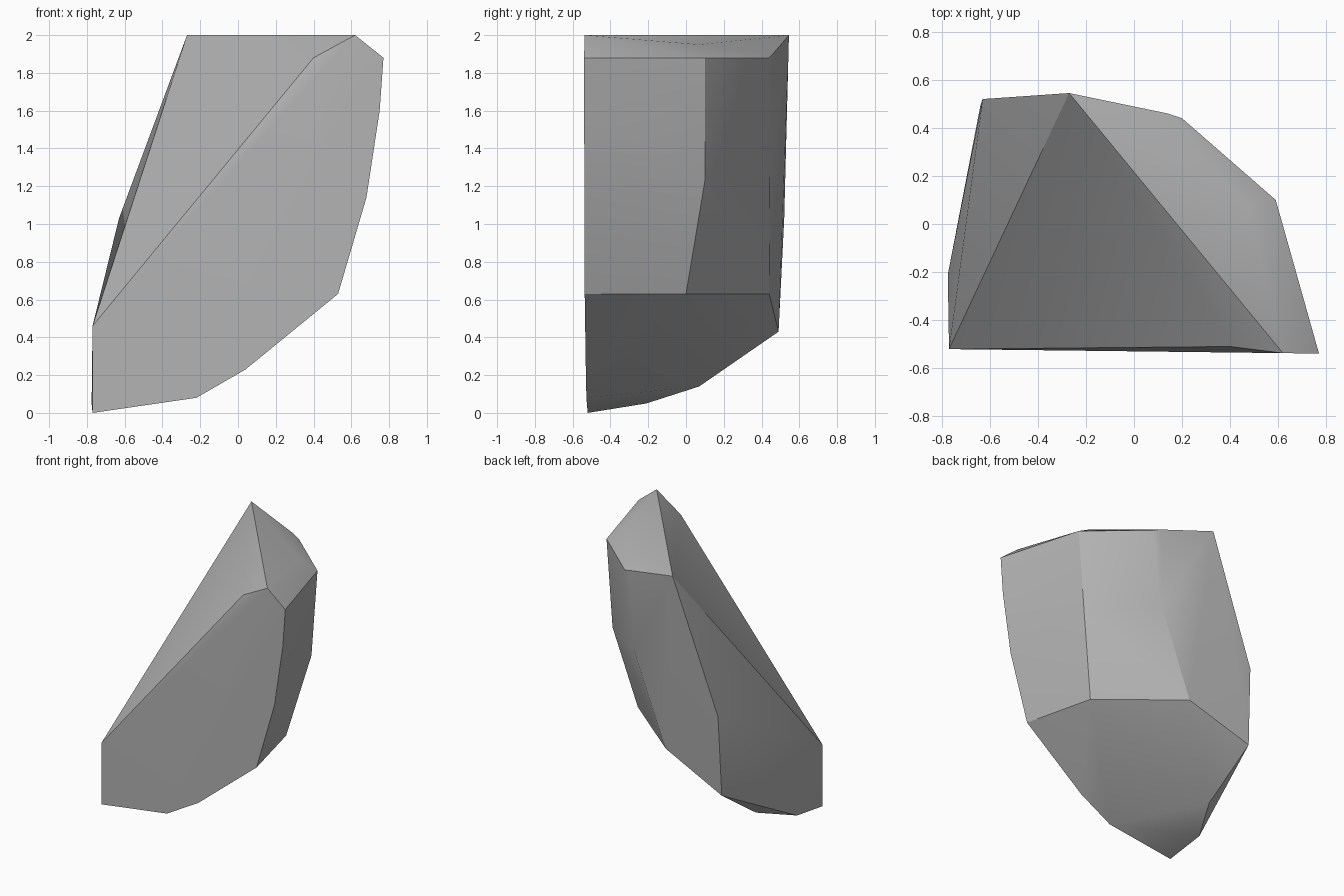
import bpy
import bmesh
import math

cube = bpy.data.objects.get("Cube")
if cube:
    bpy.data.objects.remove(cube, do_unlink=True)

# Single stone colour
stone = bpy.data.materials.new("stone grey")
stone.use_nodes = True
grey = (0.45, 0.45, 0.45, 1)
stone.diffuse_color = grey
stone.node_tree.nodes["Principled BSDF"].inputs["Base Color"].default_value = grey

# Outline of the nearly flat front face (x, z)
front_outline = [(-.77, .46), (-.77, 0), (-.22, .08), (.04, .23), (.53, .63),
                 (.68, 1.14), (.75, 1.6), (.77, 1.88), (.62, 2)]
corners = [(x, -.53 - .012 * x, z) for x, z in front_outline]

# Ridge and shoulder corners
corners += [(.4, -.51, 1.88), (-.27, .545, 2), (.47, .07, 1.95),
            (.59, .1, 1.88), (.2, .44, 1.88), (.14, .46, 1.9)]
# Side, back and underside corners
corners += [(.54, .1, 1.23), (.4, 0, .63), (.12, .445, 1.3), (-.14, .44, .63),
            (-.63, .52, 1.03), (-.64, .49, .43),
            (-.775, -.21, .05), (-.63, .07, .14)]

# Chiselled rock wrapped around the corners
bm = bmesh.new()
for corner in corners:
    bm.verts.new(corner)
hull = bmesh.ops.convex_hull(bm, input=bm.verts)
loose = [v for v in bm.verts if not v.link_faces]
bmesh.ops.delete(bm, geom=loose, context="VERTS")
bmesh.ops.recalc_face_normals(bm, faces=bm.faces)

mesh = bpy.data.meshes.new("rock")
bm.to_mesh(mesh)
bm.free()
mesh.materials.append(stone)
rock = bpy.data.objects.new("rock", mesh)
bpy.context.collection.objects.link(rock)

# Soft shading on shallow facets, crisp main edges
bpy.ops.object.select_all(action="DESELECT")
rock.select_set(True)
bpy.context.view_layer.objects.active = rock
bpy.ops.object.shade_smooth_by_angle(angle=math.radians(30))
